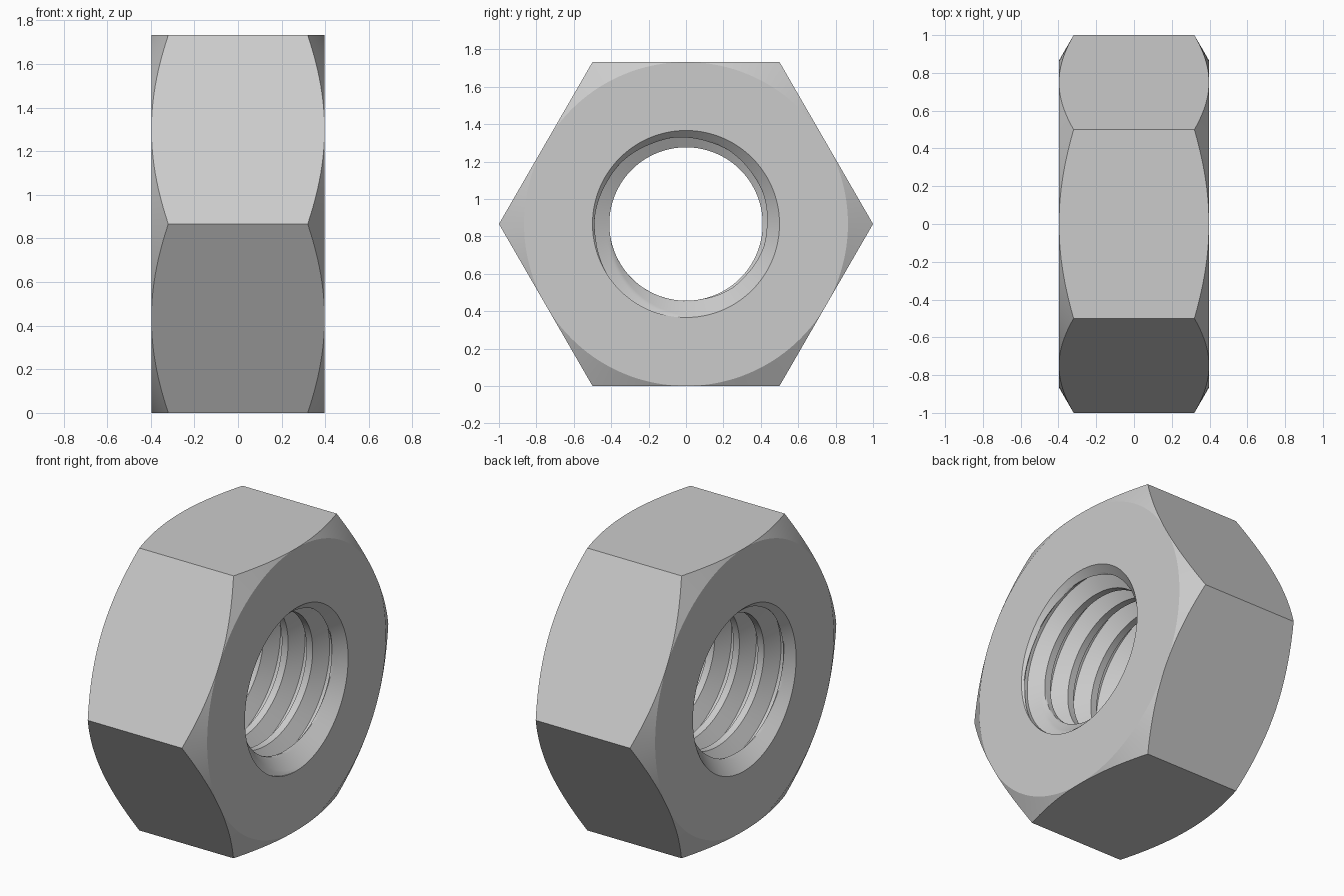
import bpy
import bmesh
import math

cube = bpy.data.objects.get("Cube")
if cube:
    bpy.data.objects.remove(cube, do_unlink=True)

HALF = 0.397              # half thickness along x
FLAT = math.sqrt(3) / 2   # centre to flat of the hexagon
MINOR, MAJOR = 0.41, 0.5  # thread radii
PITCH = 0.167
START = 0.281             # groove position at angle zero
STEPS = 144
ROOT = PITCH / 16         # half width of the groove floor
MOUTH = ROOT + (MAJOR - MINOR) * math.tan(math.pi / 6)


def thread_rows():
    """Offsets along one pitch of the thread profile."""
    stops = [(-MOUTH, -ROOT, 8), (-ROOT, ROOT, 3),
             (ROOT, MOUTH, 8), (MOUTH, PITCH - MOUTH, 6)]
    return [a + (b - a) * i / n for a, b, n in stops for i in range(n)]


def bore_radius(offset, x):
    """Helical groove, widened by the countersink at each end."""
    d = abs((offset + PITCH / 2) % PITCH - PITCH / 2)
    t = min(max((MOUTH - d) / (MOUTH - ROOT), 0), 1)
    groove = MINOR + (MAJOR - MINOR) * t
    return max(groove, MAJOR - (HALF - abs(x)))


def section(angle):
    """Closed half section of the nut as (x, radius) points."""
    points = []
    for turn in range(-5, 2):
        for offset in thread_rows():
            x = START + offset + PITCH * (turn + angle / math.tau)
            x = min(max(x, -HALF), HALF)
            points.append((x, bore_radius(offset, x)))
    # hexagon corner cut by a 30 degree cone
    side = math.pi / 3
    hexagon = FLAT / math.cos(angle % side - side / 2)
    edge = HALF - (hexagon - FLAT) * math.tan(math.pi / 6)
    points += [(HALF, FLAT), (edge, hexagon), (-edge, hexagon), (-HALF, FLAT)]
    return points


# sweep the section around the x axis
bm = bmesh.new()
columns = []
for i in range(STEPS + 1):
    a = math.tau * i / STEPS
    # the last column closes the hexagon while the thread advances one pitch
    columns.append([bm.verts.new((x, r * math.cos(a), FLAT + r * math.sin(a)))
                    for x, r in section(a)])
for left, right in zip(columns, columns[1:]):
    for j in range(len(left)):
        bm.faces.new((left[j - 1], left[j], right[j], right[j - 1]))
bmesh.ops.remove_doubles(bm, verts=bm.verts, dist=1e-5)
bmesh.ops.dissolve_degenerate(bm, edges=bm.edges, dist=1e-6)
bmesh.ops.recalc_face_normals(bm, faces=bm.faces)

# make each of the six sides one flat face
bm.normal_update()
flat_edges = [e for e in bm.edges if len(e.link_faces) == 2
              and all(abs(f.normal.x) < 1e-3 for f in e.link_faces)
              and all(math.hypot(v.co.y, v.co.z - FLAT) > FLAT - 0.01 for v in e.verts)
              and e.calc_face_angle(1) < 0.01]
bmesh.ops.dissolve_edges(bm, edges=flat_edges, use_verts=False)

mesh = bpy.data.meshes.new("hex_nut")
bm.to_mesh(mesh)
bm.free()
nut = bpy.data.objects.new("hex_nut", mesh)
bpy.context.collection.objects.link(nut)

# plain grey metal
grey = bpy.data.materials.new("light_grey")
grey.use_nodes = True
colour = (0.6, 0.6, 0.6, 1)
grey.diffuse_color = colour
grey.node_tree.nodes["Principled BSDF"].inputs["Base Color"].default_value = colour
mesh.materials.append(grey)

bpy.context.view_layer.objects.active = nut
nut.select_set(True)
bpy.ops.object.shade_smooth_by_angle(angle=math.radians(20))
